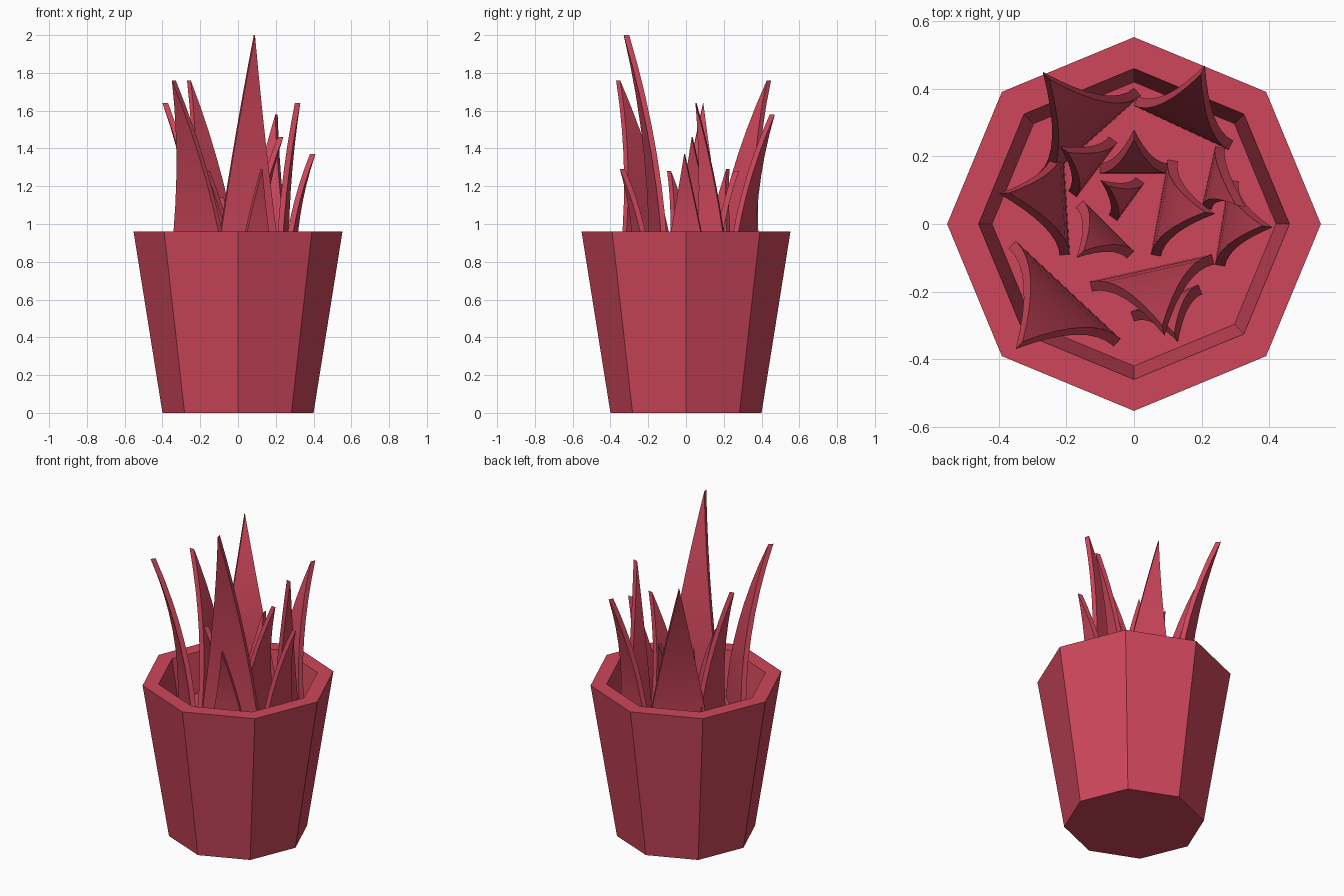
import bpy
import bmesh
from math import cos, sin, pi, radians
from mathutils import Vector

default_cube = bpy.data.objects.get("Cube")
if default_cube:
    bpy.data.objects.remove(default_cube, do_unlink=True)

SIDES = 8          # pot is an octagon
ROWS = 8           # rows along each leaf
SOIL = 0.72        # height of the soil surface
THICK = 0.03       # leaf thickness

# One colour for everything
crimson = bpy.data.materials.new("crimson")
crimson.use_nodes = True
colour = (0.62, 0.062, 0.105, 1)
crimson.diffuse_color = colour
crimson.node_tree.nodes["Principled BSDF"].inputs["Base Color"].default_value = colour


def finish(name, bm, smooth):
    """Turn a bmesh into a named, coloured object."""
    bmesh.ops.recalc_face_normals(bm, faces=bm.faces)
    mesh = bpy.data.meshes.new(name)
    bm.to_mesh(mesh)
    bm.free()
    mesh.materials.append(crimson)
    obj = bpy.data.objects.new(name, mesh)
    bpy.context.collection.objects.link(obj)
    if smooth:
        bpy.ops.object.select_all(action="DESELECT")
        obj.select_set(True)
        bpy.context.view_layer.objects.active = obj
        bpy.ops.object.shade_smooth_by_angle(angle=radians(30))
    return obj


def build_pot():
    """Tapered octagonal pot: outer wall, flat rim, inner wall and soil."""
    bm = bmesh.new()
    profile = [(0.40, 0), (0.553, 0.96), (0.46, 0.96), (0.42, SOIL)]
    rings = [[bm.verts.new((r * cos(2 * pi * i / SIDES), r * sin(2 * pi * i / SIDES), z))
              for i in range(SIDES)] for r, z in profile]
    for low, high in zip(rings, rings[1:]):
        for i in range(SIDES):
            j = (i + 1) % SIDES
            bm.faces.new((low[i], low[j], high[j], high[i]))
    bm.faces.new(rings[0])
    bm.faces.new(rings[-1])
    finish("pot", bm, False)


def build_leaf(name, start, end, tip, height):
    """Pointed plate that tapers from its base edge and curls out to the tip."""
    start, end, tip = Vector(start), Vector(end), Vector(tip)
    middle = (start + end) / 2
    edge = (end - start).normalized()
    outward = Vector((-edge.y, edge.x))
    if outward.dot(tip - middle) < 0:
        outward.negate()
    lean = tip - outward * THICK - middle
    bm = bmesh.new()

    def side(offset):
        rows = []
        for k in range(ROWS + 1):
            t = k / ROWS
            z = SOIL + (height - SOIL) * t
            shift = lean * t ** 2 + outward * offset
            corners = [middle] if k == ROWS else [start.lerp(middle, t), end.lerp(middle, t)]
            rows.append([bm.verts.new((*(c + shift), z)) for c in corners])
        return rows

    inner, outer = side(0), side(THICK)
    for k in range(ROWS):
        # broad faces, ending in a triangle at the tip
        for rows in (inner, outer):
            bm.faces.new(rows[k] + rows[k + 1][::-1])
        # thin edges
        for s in (0, -1):
            bm.faces.new((inner[k][s], inner[k + 1][s], outer[k + 1][s], outer[k][s]))
    bm.faces.new(inner[0] + outer[0][::-1])
    finish(name, bm, True)


# Leaves: both ends of the base edge, the tip, and the tip height
leaves = {
    "tall_front_leaf": ((-.13, -.17), (.23, -.09), (.09, -.33), 2),
    "small_front_leaf": ((-.01, -.26), (.19, -.18), (.13, -.35), 1.29),
    "front_right_leaf": ((-.35, -.05), (-.04, -.34), (-.35, -.37), 1.76),
    "right_leaf": ((-.21, .23), (-.19, -.09), (-.4, .09), 1.64),
    "small_right_leaf": ((-.05, .24), (-.17, .08), (-.22, .23), 1.29),
    "back_right_leaf": ((.02, .38), (-.26, .13), (-.27, .45), 1.76),
    "back_left_leaf": ((0, .35), (.28, .22), (.21, .47), 1.58),
    "small_back_leaf": ((-.1, .15), (.1, .15), (0, .28), 1.28),
    "tiny_centre_leaf": ((.03, .12), (-.05, .01), (-.1, .13), 1.14),
    "small_centre_leaf": ((-.15, .07), (0, -.08), (-.17, -.1), 1.28),
    "centre_left_leaf": ((.1, .19), (.05, -.09), (.24, .03), 1.46),
    "upper_left_leaf": ((.24, .23), (.2, .05), (.33, .05), 1.64),
    "outer_left_leaf": ((.28, .13), (.24, -.12), (.41, -.01), 1.37),
}

build_pot()
for leaf_name, shape in leaves.items():
    build_leaf(leaf_name, *shape)
